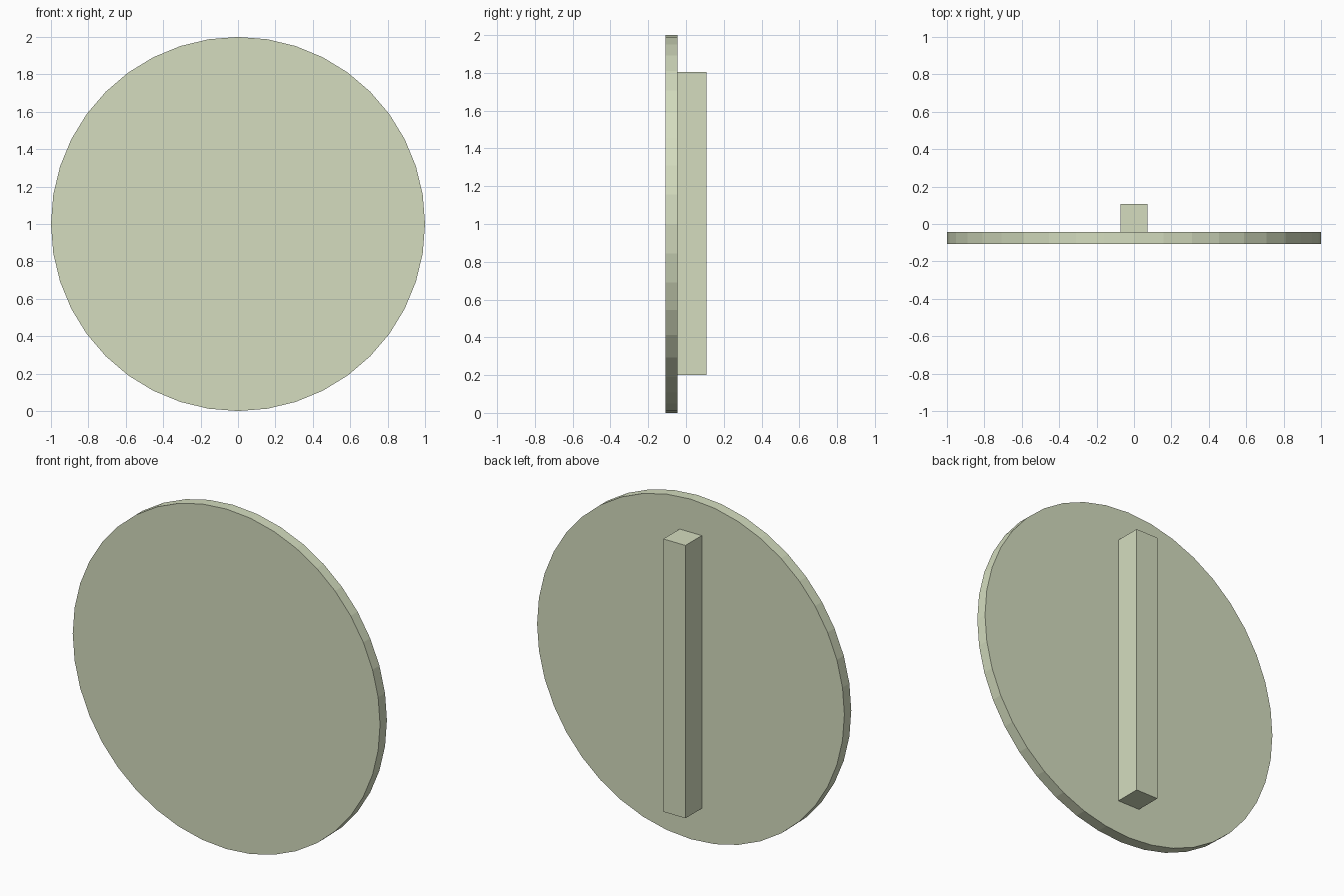
import bpy
import math

if "Cube" in bpy.data.objects:
    bpy.data.objects.remove(bpy.data.objects["Cube"])

DISC_FRONT, DISC_BACK, BAR_BACK = -0.108, -0.044, 0.108

paint = bpy.data.materials.new("pale_green")
paint.diffuse_color = (0.66, 0.72, 0.52, 1)
paint.use_nodes = True
paint.node_tree.nodes["Principled BSDF"].inputs["Base Color"].default_value = paint.diffuse_color


def finish(name):
    obj = bpy.context.object
    obj.name = name
    bpy.ops.object.transform_apply(location=False, rotation=True, scale=True)
    obj.data.materials.append(paint)
    return obj


# Round upright panel, 40 flat sides
bpy.ops.mesh.primitive_cylinder_add(
    vertices=40, radius=1, depth=DISC_BACK - DISC_FRONT,
    location=(0, (DISC_FRONT + DISC_BACK) / 2, 1),
    rotation=(math.pi / 2, 0, 0))
finish("round_panel")

# Square post fixed to the back of the panel
bottom, top = 0.2, 1.805
bpy.ops.mesh.primitive_cube_add(
    size=1, location=(0, (DISC_BACK + BAR_BACK) / 2, (bottom + top) / 2),
    scale=(0.144, BAR_BACK - DISC_BACK, top - bottom))
finish("back_post")
